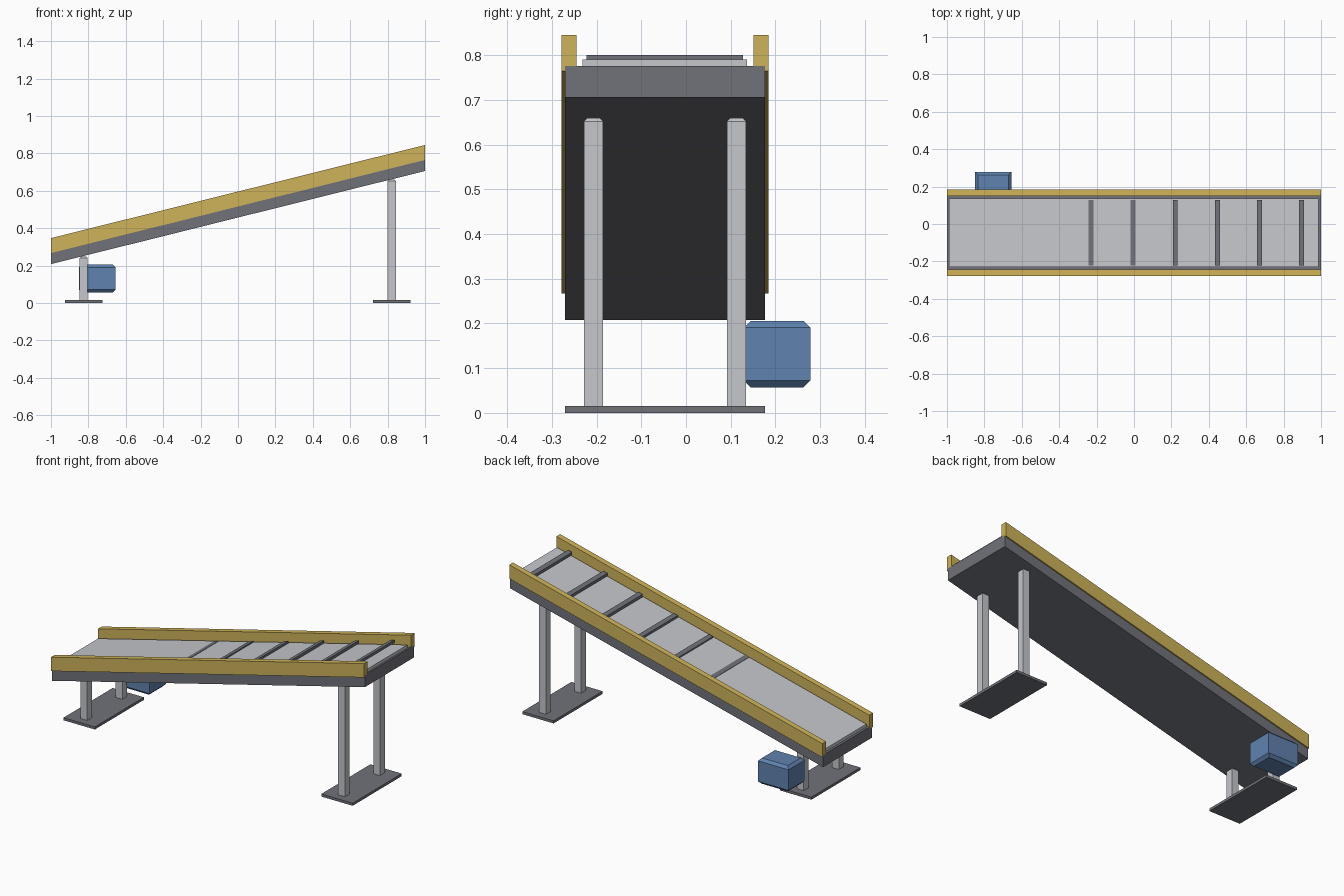
import bpy
import bmesh

if "Cube" in bpy.data.objects:
    bpy.data.objects.remove(bpy.data.objects["Cube"], do_unlink=True)

SLOPE = 0.249     # rise of the conveyor per unit of length
MID_Y = -0.047    # centre line of the conveyor


def material(name, rgb):
    mat = bpy.data.materials.new(name)
    mat.use_nodes = True
    colour = (*rgb, 1.0)
    mat.diffuse_color = colour
    mat.node_tree.nodes["Principled BSDF"].inputs["Base Color"].default_value = colour
    return mat


yellow = material("safety yellow", (0.62, 0.45, 0.10))
dark_grey = material("dark grey steel", (0.165, 0.17, 0.195))
light_grey = material("light grey", (0.56, 0.57, 0.60))
blue = material("motor blue", (0.115, 0.225, 0.43))


def box(name, mat, x, y, z, slope=0.0, chamfer=0.0):
    """Box from (min, max) ranges, optionally sheared uphill or chamfered at top and bottom."""
    bm = bmesh.new()
    bmesh.ops.create_cube(bm, size=1.0)
    for v in bm.verts:
        v.co = [r[0] + (c + 0.5) * (r[1] - r[0]) for c, r in zip(v.co, (x, y, z))]
    if chamfer:
        rims = [e for e in bm.edges if abs(e.verts[0].co.z - e.verts[1].co.z) < 1e-5]
        bmesh.ops.bevel(bm, geom=rims, offset=chamfer, segments=1,
                        affect='EDGES', profile=0.5)
    for v in bm.verts:
        v.co.z += slope * v.co.x
    bmesh.ops.recalc_face_normals(bm, faces=bm.faces)
    mesh = bpy.data.meshes.new(name)
    bm.to_mesh(mesh)
    bm.free()
    mesh.materials.append(mat)
    obj = bpy.data.objects.new(name, mesh)
    bpy.context.collection.objects.link(obj)
    return obj


def span(centre, half):
    return (centre - half, centre + half)


# Sloping bed and belt, with upright ends
box("bed", dark_grey, (-1, 1), span(MID_Y, 0.224), (0.457, 0.527), SLOPE)
box("belt", light_grey, span(-0.002, 0.988), span(MID_Y, 0.184), (0.52, 0.545), SLOPE)

# Side rails
for side, sign in (("right", -1), ("left", 1)):
    box(f"{side}_rail", yellow, (-1, 1), span(MID_Y + sign * 0.2145, 0.017),
        (0.516, 0.596), SLOPE)

# Cross slats, rising slightly faster than the belt
for i in range(6):
    x = -0.23 + i * 0.2252
    top = 0.547 + i * 0.0054
    box(f"slat_{i + 1}", dark_grey, span(x, 0.013), span(MID_Y, 0.175),
        (top - 0.016, top), SLOPE)

# Two supports: a foot plate with a pair of legs each
for end, x, top in (("low", -0.825, 0.249), ("high", 0.822, 0.66)):
    box(f"{end}_foot", dark_grey, span(x, 0.1), span(MID_Y, 0.224), (0, 0.015))
    for side, sign in (("right", -1), ("left", 1)):
        box(f"{end}_{side}_leg", light_grey, span(x, 0.0215),
            span(MID_Y + sign * 0.16, 0.0215), (0.002, top), chamfer=0.008)

# Drive motor beside the low support
box("motor", blue, (-0.85, -0.655), (0.13, 0.278), (0.057, 0.206), chamfer=0.015)
